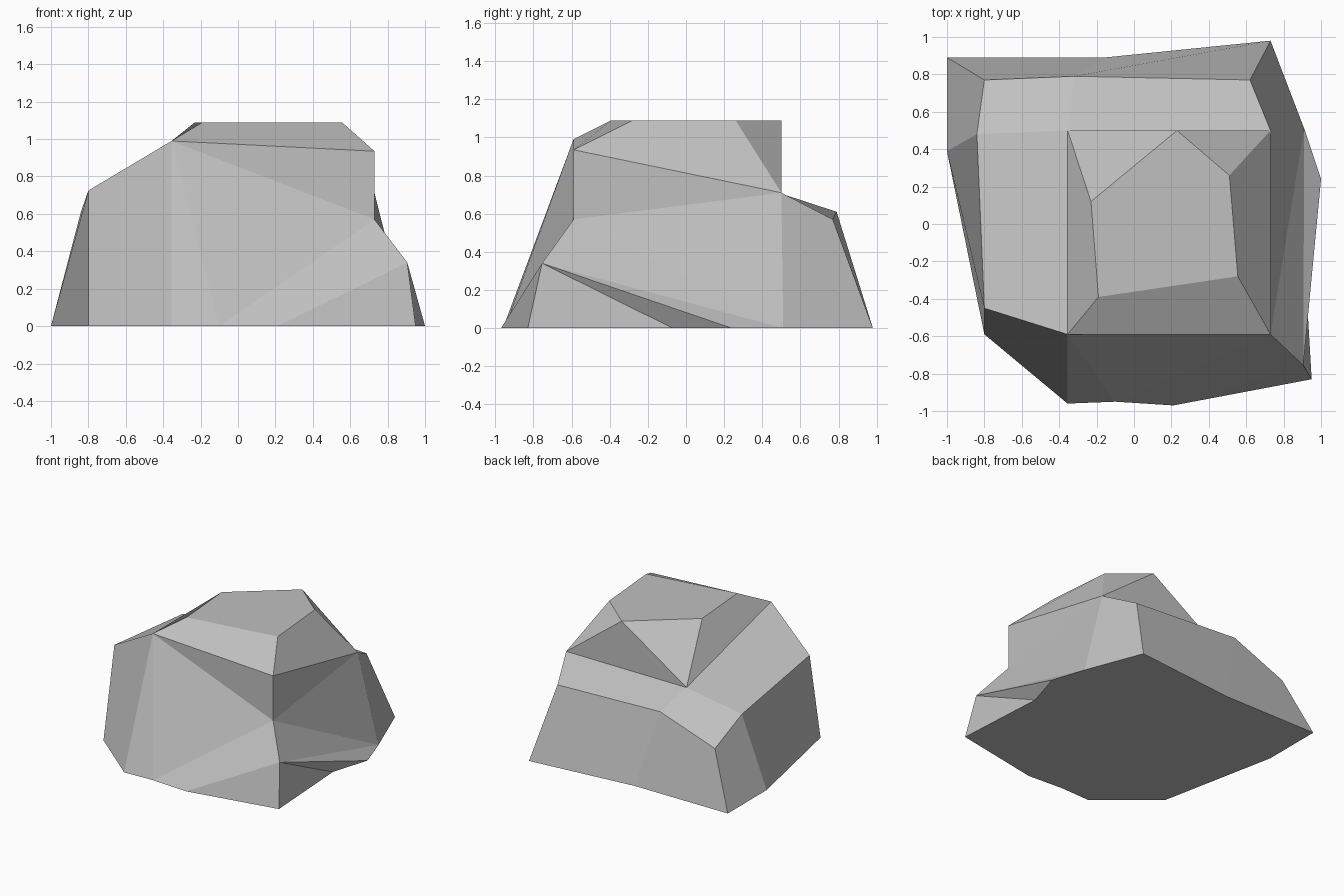
import bpy
import bmesh

cube = bpy.data.objects.get("Cube")
if cube:
    bpy.data.objects.remove(cube, do_unlink=True)

# Footprint on the ground, clockwise from the back corner (lower-case corners)
footprint = [(-1, .89), (-.16, .89), (.73, .98), (.91, .51), (1, .24), (.905, -.07),
             (.95, -.83), (.21, -.97), (-.1, -.95), (-.355, -.96), (-.8, -.59), (-1, .39)]
corners = {name: (x, y, 0) for name, (x, y) in zip("abcdefghijkl", footprint)}

# Flat crown outline
crown_height = 1.09
crown = [(-.23, .12), (.23, .5), (.51, .26), (.555, -.28), (-.19, -.39)]
corners.update({name: (x, y, crown_height) for name, (x, y) in zip("PQRST", crown)})

# Chipped corners of the middle: right side, front left, then the back shelf
corners.update(
    C=(.905, -.755, .34), D=(.73, -.59, .57), E=(.73, -.59, .935), F=(.73, .5, .71),
    G=(-.8, -.45, .725), H=(-.355, -.59, .99), I=(-.355, .5, .705),
    J=(.62, .77, .57), K=(-.32, .79, .61), L=(-.8, .77, .43), M=(-.84, .48, .61),
)

# Facets, each spelled by its corners
facets = {
    "crown": "PQRST IPQ IQF QRF RSEF TSEH PTHI",
    "right side": "EDF DFd DdC Cde Cef Cfg JFdc",
    "front": "HED HDi Hij DChi Cgh GHjk",
    "left side": "GMlk MLal",
    "back": "LKba KJcb",
    "shelf": "IFJK IKLM IMGH",
    "underside": "abcdefghijkl",
}

bm = bmesh.new()
verts = {name: bm.verts.new(co) for name, co in corners.items()}
for group in facets.values():
    for facet in group.split():
        bm.faces.new([verts[name] for name in facet])
bmesh.ops.recalc_face_normals(bm, faces=bm.faces)

mesh = bpy.data.meshes.new("rock")
bm.to_mesh(mesh)
bm.free()

# Plain grey stone
stone = bpy.data.materials.new("grey_stone")
stone.use_nodes = True
colour = (.53, .53, .53, 1)
stone.diffuse_color = colour
stone.node_tree.nodes["Principled BSDF"].inputs["Base Color"].default_value = colour
mesh.materials.append(stone)

rock = bpy.data.objects.new("rock", mesh)
bpy.context.collection.objects.link(rock)
